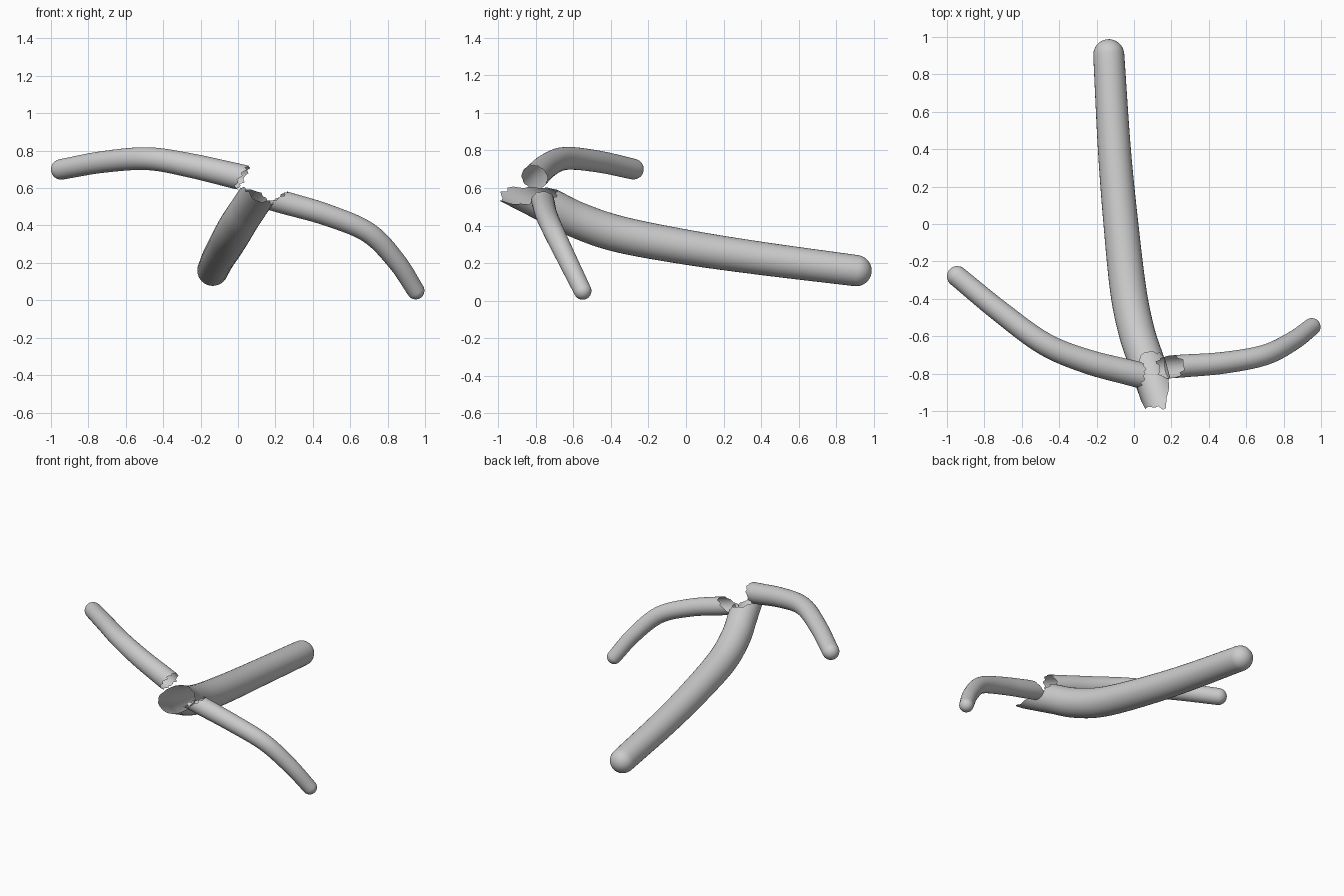
import bpy, bmesh, math, random
from mathutils import Vector

if "Cube" in bpy.data.objects:
    bpy.data.objects.remove(bpy.data.objects["Cube"])

random.seed(4)
SIDES = 32


def spline(pts, steps=8):
    # smooth curve through (x, y, z, radius) points
    p = [Vector(q) for q in pts]
    p = [2 * p[0] - p[1]] + p + [2 * p[-1] - p[-2]]
    out = []
    for i in range(1, len(p) - 2):
        a, b, c, d = p[i - 1:i + 3]
        for k in range(steps):
            t = k / steps
            out.append(0.5 * (2 * b + (c - a) * t + (2 * a - 5 * b + 4 * c - d) * t * t
                              + (3 * b - a - 3 * c + d) * t ** 3))
    return out + [p[-2]]


def limb(name, pts, open_dir, reach, jag):
    # tube with a round tip at the first point and a slanted torn opening at the last
    path = spline(pts)
    pos = [q.to_3d() for q in path]
    rad = [q[3] for q in path]
    n = len(path)
    bm = bmesh.new()
    rings = []

    def frame(i):
        t = (pos[min(i + 1, n - 1)] - pos[max(i - 1, 0)]).normalized()
        u = Vector((0, 0, 1))
        u = (u - t * u.dot(t)).normalized()
        return t, u, t.cross(u)

    def ring(c, r, f):
        return [bm.verts.new(c + r * (f[1] * math.cos(a) + f[2] * math.sin(a)))
                for a in (2 * math.pi * k / SIDES for k in range(SIDES))]

    # round tip
    f = frame(0)
    pole = bm.verts.new(pos[0] - f[0] * rad[0])
    for k in range(1, 8):
        a = k / 8 * math.pi / 2
        rings.append(ring(pos[0] - f[0] * rad[0] * math.cos(a), rad[0] * math.sin(a), f))
    # tube body
    for i in range(n):
        rings.append(ring(pos[i], rad[i], frame(i)))
    # torn end: each side reaches on by a different amount
    t, u, v = frame(n - 1)
    od = Vector(open_dir).normalized()
    ext = []
    for k in range(SIDES):
        a = 2 * math.pi * k / SIDES
        d = (u * math.cos(a) + v * math.sin(a)).dot(od)
        e = reach * min(max(0.5 - 0.65 * d, 0), 1)
        ext.append(e + random.uniform(0, jag) * (1 if k % 3 else 0.1))
    for s in (0.33, 0.66, 1.0):
        rg = ring(pos[-1], rad[-1], (t, u, v))
        for k, w in enumerate(rg):
            w.co += t * ext[k] * s
        rings.append(rg)
    # skin
    for k in range(SIDES):
        j = (k + 1) % SIDES
        bm.faces.new((pole, rings[0][j], rings[0][k]))
        for a, b in zip(rings, rings[1:]):
            bm.faces.new((a[k], a[j], b[j], b[k]))
    bmesh.ops.recalc_face_normals(bm, faces=bm.faces)
    # open shell: make the normals point away from the tube axis
    pole_face = pole.link_faces[0]
    if pole_face.normal.dot(f[0]) > 0:
        bmesh.ops.reverse_faces(bm, faces=bm.faces)
    for face in bm.faces:
        face.smooth = True
    me = bpy.data.meshes.new(name)
    bm.to_mesh(me)
    bm.free()
    ob = bpy.data.objects.new(name, me)
    bpy.context.collection.objects.link(ob)
    return ob


# thick main trunk
limb("trunk", [(-0.135, 0.905, 0.16, 0.083), (-0.105, 0.4, 0.225, 0.088),
               (-0.07, 0.0, 0.285, 0.093), (-0.03, -0.36, 0.355, 0.097),
               (0.015, -0.58, 0.43, 0.097), (0.065, -0.73, 0.505, 0.096)],
     (0.4, 0.4, 0.85), 0.23, 0.04)

# left branch
limb("left_branch", [(-0.945, -0.28, 0.70, 0.055), (-0.72, -0.465, 0.74, 0.058),
                     (-0.48, -0.64, 0.757, 0.061), (-0.25, -0.735, 0.72, 0.065),
                     (0.0, -0.80, 0.662, 0.069)],
     (0.3, 0, -1), 0.035, 0.02)

# right branch
limb("right_branch", [(0.95, -0.55, 0.052, 0.047), (0.85, -0.625, 0.205, 0.051),
                      (0.70, -0.70, 0.36, 0.055), (0.48, -0.742, 0.455, 0.058),
                      (0.25, -0.76, 0.522, 0.061)],
     (0, 0, 1), 0.1, 0.025)
